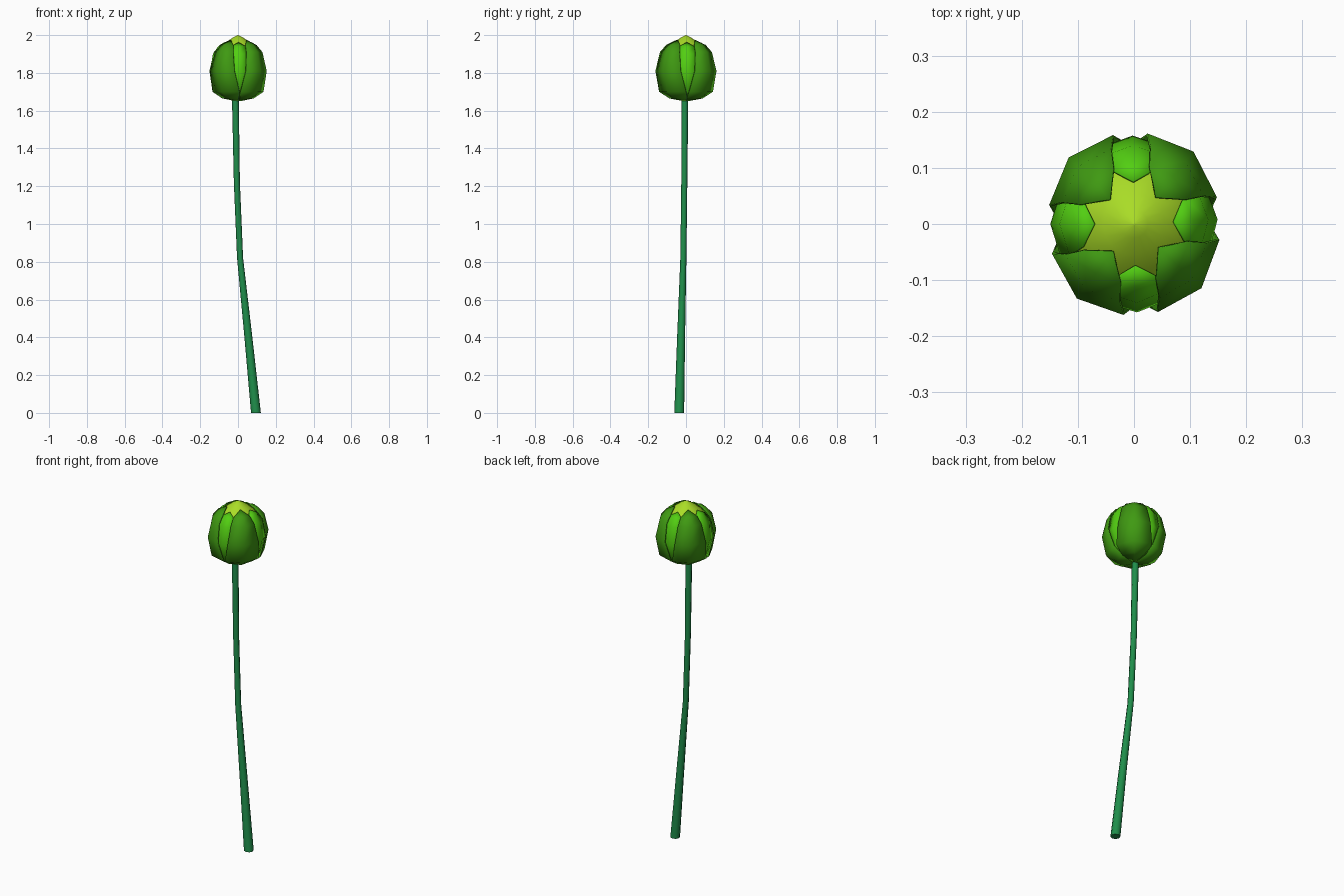
import bpy, bmesh, math
from mathutils import Vector

if "Cube" in bpy.data.objects:
    bpy.data.objects.remove(bpy.data.objects["Cube"])


def material(name, rgb):
    m = bpy.data.materials.new(name)
    m.diffuse_color = (*rgb, 1)
    m.use_nodes = True
    m.node_tree.nodes["Principled BSDF"].inputs["Base Color"].default_value = m.diffuse_color
    return m


STEM = material("stem_green", (0.014, 0.27, 0.07))
OUTER = material("sepal_green", (0.05, 0.32, 0.006))
INNER = material("bright_green", (0.085, 0.62, 0.006))
CORE = material("yellow_green", (0.40, 0.72, 0.02))


def finish(name, bm, mat, thickness=0.0):
    me = bpy.data.meshes.new(name)
    bmesh.ops.remove_doubles(bm, verts=bm.verts, dist=1e-5)
    bmesh.ops.recalc_face_normals(bm, faces=bm.faces)
    bm.to_mesh(me)
    bm.free()
    ob = bpy.data.objects.new(name, me)
    bpy.context.collection.objects.link(ob)
    me.materials.append(mat)
    bpy.context.view_layer.objects.active = ob
    bpy.ops.object.select_all(action='DESELECT')
    ob.select_set(True)
    bpy.ops.object.shade_smooth_by_angle(angle=math.radians(50))
    if thickness:
        mod = ob.modifiers.new("thickness", 'SOLIDIFY')
        mod.thickness = thickness
        mod.offset = -1
    return ob


def tube(name, rings, mat, sides):
    """Rings of (x, y, z, radius) joined into a closed tube."""
    bm = bmesh.new()
    loops = []
    for x, y, z, r in rings:
        loops.append([bm.verts.new((x + r * math.cos(2 * math.pi * i / sides),
                                    y + r * math.sin(2 * math.pi * i / sides), z))
                      for i in range(sides)])
    for a, b in zip(loops, loops[1:]):
        for i in range(sides):
            j = (i + 1) % sides
            bm.faces.new((a[i], a[j], b[j], b[i]))
    bm.faces.new(loops[0][::-1])
    bm.faces.new(loops[-1])
    return finish(name, bm, mat)


def petal(name, angle, rows, mat):
    """Cupped petal: rows of (z, radius, half angle), ending in a point."""
    bm = bmesh.new()
    grid = []
    for z, r, half in rows:
        row = []
        for s in (-1, 0, 1):
            a = math.radians(angle + s * half)
            rr = r * (0.955 if s and half else 1)
            row.append(bm.verts.new((0.975 * rr * math.cos(a), 1.03 * rr * math.sin(a), z)))
        grid.append(row)
    for a, b in zip(grid, grid[1:]):
        for i in (0, 1):
            bm.faces.new((a[i], a[i + 1], b[i + 1], b[i]))
    bmesh.ops.remove_doubles(bm, verts=bm.verts, dist=1e-5)
    # face outward so the thickness grows inward
    bmesh.ops.recalc_face_normals(bm, faces=bm.faces)
    out = Vector((math.cos(math.radians(angle)), math.sin(math.radians(angle)), 0))
    ob = finish(name, bm, mat, 0.005)
    if sum(p.normal.dot(out) * p.area for p in ob.data.polygons) < 0:
        ob.data.flip_normals()
    return ob


# Curved stem
tube("stem", [(0.095, -0.036, 0, 0.026), (0.055, -0.026, 0.4, 0.021),
              (0.011, -0.014, 0.82, 0.016), (-0.006, -0.009, 1.22, 0.016),
              (-0.014, -0.006, 1.67, 0.018)], STEM, 8)

# Rounded heart of the bud
tube("bud_core", [(0, 0, 1.665, 0.03), (0, 0, 1.70, 0.10), (0, 0, 1.80, 0.132),
                  (0, 0, 1.87, 0.130), (0, 0, 1.91, 0.112), (0, 0, 1.94, 0.088),
                  (0, 0, 1.968, 0.055), (0, 0, 1.988, 0.025), (0, 0, 2.0, 0.002)],
     CORE, 16)

# Four narrow bright petals between the large ones
inner = [(1.66, 0.06, 16), (1.70, 0.125, 24), (1.80, 0.153, 25),
         (1.90, 0.136, 25), (1.94, 0.108, 23), (1.963, 0.074, 0)]
for i, a in enumerate((3, 91, 180, 272)):
    petal(f"inner_petal_{i + 1}", a, inner, INNER)

# Four broad dark outer petals, overlapping at the base
outer = [(1.65, 0.012, 46), (1.665, 0.09, 46), (1.70, 0.145, 42), (1.81, 0.166, 32),
         (1.91, 0.143, 28), (1.948, 0.110, 25), (1.975, 0.062, 0)]
for i, a in enumerate((49, 136, 231, 318)):
    petal(f"outer_petal_{i + 1}", a, outer, OUTER)
